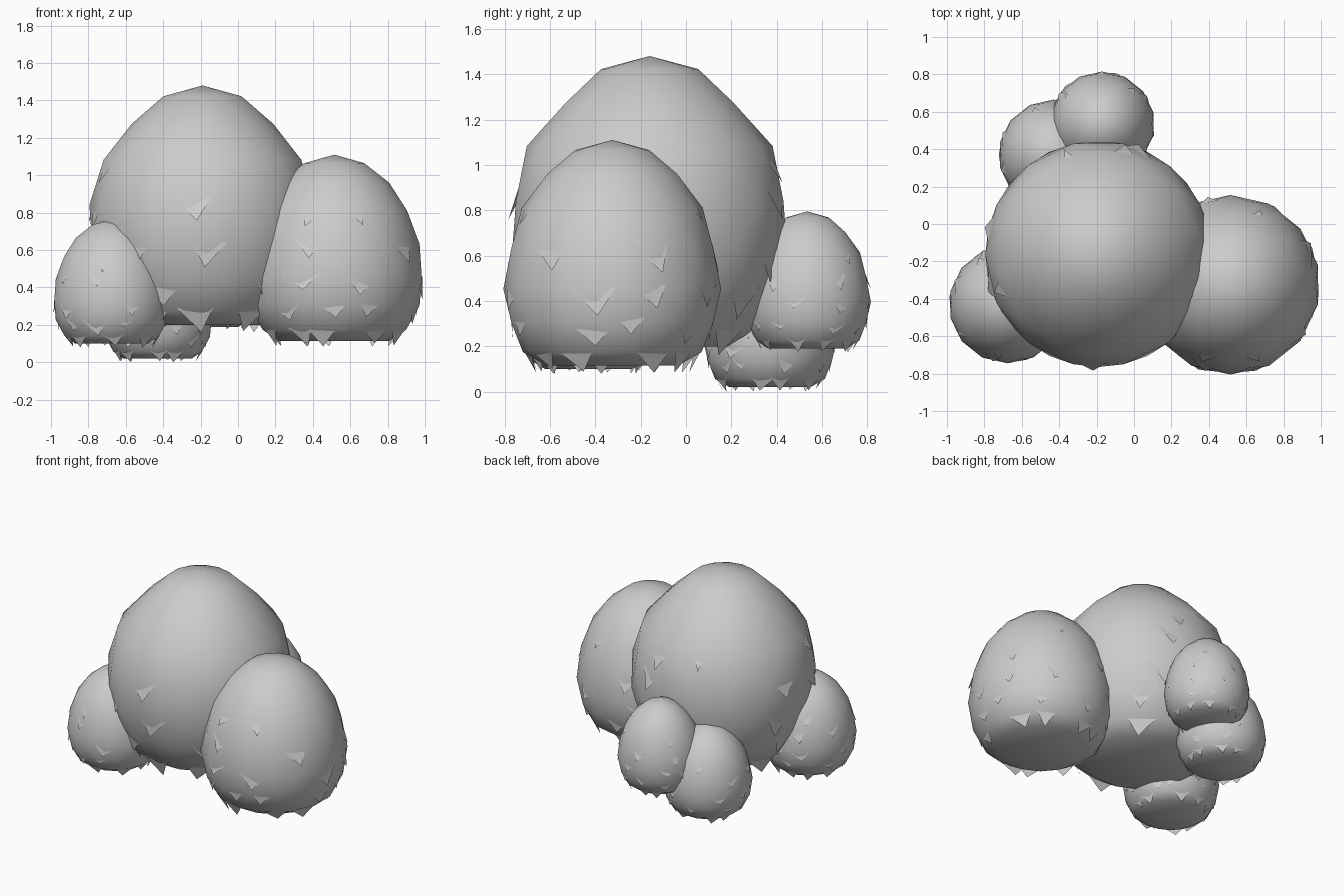
import bpy, bmesh, random
from math import sin, cos, pi, tau

if "Cube" in bpy.data.objects:
    bpy.data.objects.remove(bpy.data.objects["Cube"])

random.seed(4)
SIDES = 14
# Egg-shaped clump profiles: (relative radius, relative height)
FULL = [(0.62, 0.0), (0.82, 0.06), (0.95, 0.19), (1.0, 0.34), (0.95, 0.52),
        (0.83, 0.70), (0.61, 0.85), (0.34, 0.955)]
TAPERED = [(0.56, 0.0), (0.74, 0.06), (0.88, 0.19), (0.96, 0.34), (0.96, 0.50),
           (0.86, 0.69), (0.60, 0.84), (0.34, 0.955)]
# Rows of leaf flaps: (height of base, drop, count)
ROWS = [(0.07, 0.10, 10), (0.21, 0.11, 9), (0.35, 0.11, 7), (0.55, 0.12, 6), (0.74, 0.13, 4)]


def radius_at(profile, t):
    """Relative profile radius at relative height t."""
    if t <= 0:
        return profile[0][0] + 0.06
    for (r0, t0), (r1, t1) in zip(profile, profile[1:]):
        if t <= t1:
            return r0 + (r1 - r0) * (t - t0) / (t1 - t0)
    return profile[-1][0]


def clump(name, x, y, radius, z0, z1, profile):
    bm = bmesh.new()

    def point(a, r, t):
        return bm.verts.new((x + radius * r * cos(a), y + radius * r * sin(a), z0 + (z1 - z0) * t))

    # Faceted body, each ring turned half a step for triangular facets
    rings = [[point((i + 0.5 * (k % 2)) * tau / SIDES, r, t) for i in range(SIDES)]
             for k, (r, t) in enumerate(profile)]
    for k, (lo, hi) in enumerate(zip(rings, rings[1:])):
        for i in range(SIDES):
            j = (i + 1) % SIDES
            if k % 2 == 0:
                bm.faces.new((lo[i], lo[j], hi[i]))
                bm.faces.new((lo[j], hi[j], hi[i]))
            else:
                bm.faces.new((lo[i], lo[j], hi[j]))
                bm.faces.new((lo[i], hi[j], hi[i]))
    tip = point(0, 0, 1)
    for i in range(SIDES):
        bm.faces.new((rings[-1][i], rings[-1][(i + 1) % SIDES], tip))
    bm.faces.new(rings[0][::-1])

    # Pointed leaf flaps hanging off the surface
    for t, drop, count in ROWS:
        for i in range(count):
            a = (i + random.uniform(0.15, 0.85)) * tau / count
            tb = t + random.uniform(-0.03, 0.03) * (t > 0.1)
            w = random.uniform(0.16, 0.25)
            tt = max(tb - drop * random.uniform(0.8, 1.15), -0.03)
            left = point(a - w, radius_at(profile, tb) * 0.985, tb)
            right = point(a + w, radius_at(profile, tb) * 0.985, tb)
            end = point(a + random.uniform(-0.5, 0.5) * w, radius_at(profile, tt) + 0.03, tt)
            bm.faces.new((left, end, right))

    for f in bm.faces:
        f.smooth = True
    mesh = bpy.data.meshes.new(name)
    bm.to_mesh(mesh)
    bm.free()
    obj = bpy.data.objects.new(name, mesh)
    bpy.context.collection.objects.link(obj)
    bpy.ops.object.select_all(action='DESELECT')
    obj.select_set(True)
    bpy.context.view_layer.objects.active = obj
    bpy.ops.object.shade_smooth_by_angle(angle=pi / 4)


# Foliage clumps: centre x, y, radius, bottom z, top z, profile
clump("main_clump", -0.19, -0.16, 0.63, 0.20, 1.48, TAPERED)
clump("right_clump", 0.515, -0.325, 0.48, 0.115, 1.11, FULL)
clump("left_clump", -0.675, -0.43, 0.315, 0.10, 0.765, FULL)
clump("back_clump", -0.17, 0.535, 0.28, 0.19, 0.795, FULL)
clump("low_back_clump", -0.43, 0.37, 0.295, 0.02, 0.63, FULL)
